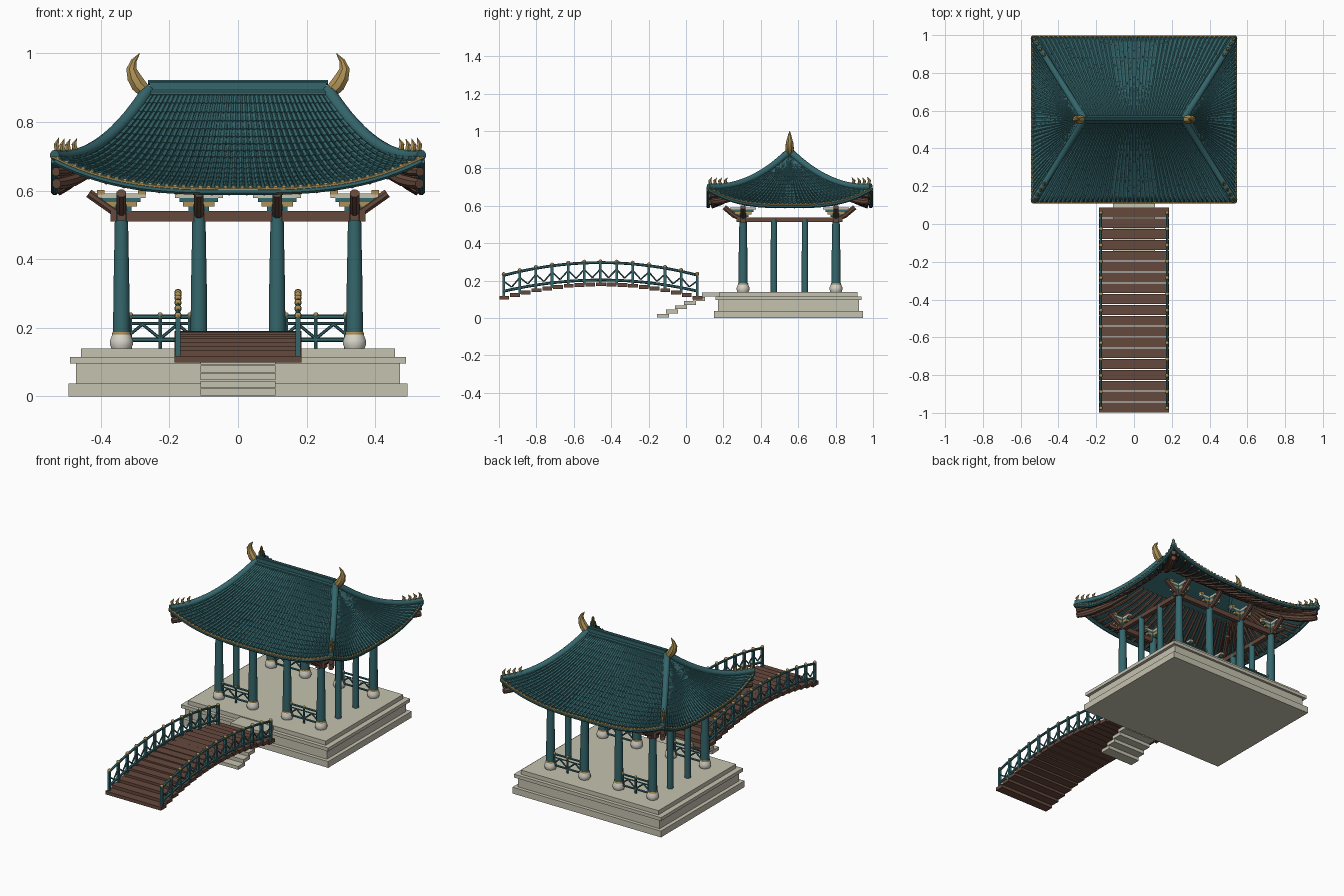
import bpy, bmesh, math
from mathutils import Vector, Matrix

if "Cube" in bpy.data.objects:
    bpy.data.objects.remove(bpy.data.objects["Cube"])

CY = 0.554          # pavilion centre in y
FRONT, BACK = 0.305, 0.802


def material(name, col):
    m = bpy.data.materials.new(name)
    m.diffuse_color = (*col, 1)
    m.use_nodes = True
    m.node_tree.nodes["Principled BSDF"].inputs["Base Color"].default_value = m.diffuse_color
    return m


TEAL = material("teal_glaze", (0.035, 0.135, 0.15))
DARK = material("dark_teal", (0.022, 0.085, 0.095))
WOOD = material("brown_wood", (0.13, 0.065, 0.045))
GOLD = material("gold", (0.42, 0.28, 0.09))
STONE = material("stone", (0.56, 0.54, 0.43))
PALE = material("pale_stone", (0.68, 0.66, 0.58))


def finish(name, bm, mat, smooth=False):
    bmesh.ops.recalc_face_normals(bm, faces=bm.faces)
    me = bpy.data.meshes.new(name)
    bm.to_mesh(me)
    bm.free()
    me.materials.append(mat)
    ob = bpy.data.objects.new(name, me)
    bpy.context.collection.objects.link(ob)
    if smooth:
        bpy.ops.object.select_all(action='DESELECT')
        ob.select_set(True)
        bpy.context.view_layer.objects.active = ob
        bpy.ops.object.shade_smooth_by_angle(angle=math.radians(40))
    return ob


def box(bm, x0, x1, y0, y1, z0, z1, rx=0):
    c = Vector(((x0 + x1) / 2, (y0 + y1) / 2, (z0 + z1) / 2))
    m = Matrix.Translation(c) @ Matrix.Rotation(rx, 4, 'X') @ Matrix.Diagonal((x1 - x0, y1 - y0, z1 - z0, 1))
    bmesh.ops.create_cube(bm, size=1, matrix=m)


def tube(bm, pts, radii, n=6):
    pts = [Vector(p) for p in pts]
    if not isinstance(radii, (list, tuple)):
        radii = [radii] * len(pts)
    d = (pts[-1] - pts[0]).normalized()
    ref = Vector((0, 1, 0)) if abs(d.z) > 0.8 else Vector((0, 0, 1))
    rings = []
    for i, p in enumerate(pts):
        t = (pts[min(i + 1, len(pts) - 1)] - pts[max(i - 1, 0)]).normalized()
        a = t.cross(ref).normalized()
        b = a.cross(t)
        rings.append([bm.verts.new(p + radii[i] * (math.cos(w) * a + math.sin(w) * b))
                      for w in (2 * math.pi * (k + 0.5) / n for k in range(n))])
    for r, s in zip(rings, rings[1:]):
        for k in range(n):
            bm.faces.new((r[k], r[(k + 1) % n], s[(k + 1) % n], s[k]))
    bm.faces.new(rings[0])
    bm.faces.new(rings[-1])


def turned(bm, x, y, prof, n=12):
    tube(bm, [(x, y, z) for r, z in prof], [r for r, z in prof], n)


def ball(bm, p, r):
    bmesh.ops.create_uvsphere(bm, u_segments=8, v_segments=6, radius=r, matrix=Matrix.Translation(p))


# stone platform tiers and steps
bm = bmesh.new()
for hx, hy, z0, z1 in ((.495, .397, 0, .038), (.472, .376, .038, .095), (.49, .39, .095, .115), (.458, .368, .115, .14)):
    box(bm, -hx, hx, .548 - hy, .548 + hy, z0, z1)
finish("platform", bm, STONE)
bm = bmesh.new()
for i in range(6):
    y = -.155 + i * .048
    box(bm, -.11, .11, y, y + (.065 if i < 5 else .11), i * .0225 + .002, i * .0225 + .0225)
finish("stone_steps", bm, STONE)

# columns, stone feet, gold collars
cols, feet, collars = bmesh.new(), bmesh.new(), bmesh.new()
XS = (-.34, -.114, .114, .34)
for x in XS:
    for y in (FRONT, BACK):
        turned(cols, x, y, ((.025, .18), (.024, .3), (.021, .45), (.019, .56)), 14)
        turned(feet, x, y, ((.03, .14), (.034, .15), (.034, .163), (.027, .181)), 14)
        turned(collars, x, y, ((.027, .179), (.028, .183), (.026, .188)), 14)
for sx in (-.34, .34):
    for y in (.47, .636):
        turned(cols, sx, y, ((.018, .14), (.018, .3), (.017, .53)), 12)
finish("columns", cols, TEAL, True)
finish("column_feet", feet, PALE, True)
finish("column_collars", collars, GOLD, True)

# tie beams
bm = bmesh.new()
for y in (FRONT, BACK):
    box(bm, -.372, .372, y - .013, y + .013, .51, .54)
for x in (-.34, .34):
    box(bm, x - .013, x + .013, FRONT - .035, BACK + .035, .512, .538)
finish("tie_beams", bm, WOOD)

# stepped brackets and outward struts on the column heads
b1, b2, b3, st = (bmesh.new() for _ in range(4))
for x in XS:
    for y, s in ((FRONT, -1), (BACK, 1)):
        for b, w, z0, z1 in ((b1, .03, .54, .553), (b2, .046, .553, .567), (b1, .056, .567, .579), (b3, .07, .579, .592)):
            box(b, x - w, x + w, y - .011, y + .011, z0, z1)
            box(b, x - .011, x + .011, y - w, y + w, z0, z1)
        for dx in (-.06, .06):
            box(b2, x + dx - .011, x + dx + .011, y - .014, y + .014, .588, .602)
        tube(st, [(x, y, .525), (x, y + s * .05, .55), (x, y + s * .1, .592)], [.014, .015, .015], 8)
    if abs(x) > .2:
        for y in (FRONT, BACK):
            tube(st, [(x, y, .525), (x * 1.28, y, .592)], .014, 8)
finish("bracket_blocks", b1, TEAL)
finish("bracket_arms", b2, GOLD)
finish("bracket_caps", b3, STONE)
finish("bracket_struts", st, WOOD, True)

# low railings between outer columns, front and back
rail, knob = bmesh.new(), bmesh.new()
for y in (FRONT, BACK):
    for s in (-1, 1):
        a, m, c = s * .125, s * .227, s * .33
        for z in (.165, .212, .232):
            tube(rail, [(a, y, z), (c, y, z)], .0065 if z != .212 else .004)
        for x in (s * .14, m, s * .314):
            tube(rail, [(x, y, .14), (x, y, .236)], .006)
            ball(knob, (x, y, .237), .008)
        for p, q in ((a, m), (m, c)):
            h = (p + q) / 2
            tube(rail, [(p, y, .168), (h, y, .21)], .0045)
            tube(rail, [(h, y, .21), (q, y, .168)], .0045)
finish("pavilion_railings", rail, TEAL)
finish("pavilion_railing_knobs", knob, GOLD, True)


# roof surface: k = slope index, u across (-1..1), t from ridge (0) to eave (1)
def roof(k, u, t, dz=0.0):
    wx, wy = .262 + .273 * t, .435 * t
    z = .885 - .42 * t + .14 * t * t + .09 * t * t * abs(u) ** 3 + dz
    x, y = ((u * wx, -wy), (wx, u * wy), (-u * wx, wy), (-wx, -u * wy))[k]
    return Vector((x, CY + y, z))


shell, rows, ends, eave, trim, raft = (bmesh.new() for _ in range(6))
for k in range(4):
    NU, NT = 24, 12
    g = [[shell.verts.new(roof(k, -1 + 2 * i / NU, j / NT)) for i in range(NU + 1)] for j in range(NT + 1)]
    for j in range(NT):
        for i in range(NU):
            shell.faces.new((g[j][i], g[j + 1][i], g[j + 1][i + 1], g[j][i + 1]))
    # barrel tile rows, each tile slightly flared
    count = 44 if k % 2 == 0 else 36
    for i in range(count):
        u = -1 + 2 * (i + .5) / count
        pts, rad = [], []
        for j in range(14):
            for t, r in ((j / 14, .007), ((j + 1) / 14, .0092)):
                t = .03 + .97 * t
                pts.append(roof(k, u, t, .006))
                rad.append(r * (1 if k % 2 == 0 else min(1, .3 + t)))
        tube(rows, pts, rad, 6)
        ball(ends, roof(k, u, 1.008, .004), .0065)
    # rounded eave roll and gold trim
    us = [-1 + i / 16 for i in range(33)]
    tube(eave, [roof(k, u, 1, -.008) for u in us], .011, 8)
    tube(trim, [roof(k, u, 1.012, .001) for u in us], .0045, 6)
    # rafters
    n = 20 if k % 2 == 0 else 16
    for i in range(n):
        u = -.93 + 1.86 * i / (n - 1)
        tube(raft, [roof(k, u, t, -.018) for t in (.3, .5, .7, .85, .96)], .0085, 6)
bmesh.ops.remove_doubles(shell, verts=shell.verts, dist=1e-5)
sh = finish("roof_shell", shell, DARK, True)
mod = sh.modifiers.new("thickness", 'SOLIDIFY')
mod.thickness, mod.offset = .012, 0
finish("roof_tiles", rows, TEAL, True)
finish("tile_ends", ends, GOLD, True)
finish("eave_roll", eave, TEAL, True)
finish("eave_trim", trim, GOLD, True)
finish("rafters", raft, WOOD, True)

# hip ridges, hip rafters, corner spikes
hip, under, spike = (bmesh.new() for _ in range(3))
for k in range(4):
    ts = [i / 14 for i in range(15)]
    tube(hip, [roof(k, 1, t, .008) for t in ts], [.019 - .003 * t for t in ts], 10)
    tube(under, [roof(k, 1, t, -.03 - .045 * t) for t in (.4, .6, .8, .9, .98)], [.014, .016, .018, .018, .015], 8)
    tube(under, [roof(k, 1, t, -.018 - .022 * t) for t in (.5, .7, .9, .985)], .014, 8)
    out = (roof(k, 1, 1) - roof(k, 1, .9)).normalized()
    for t, h in ((.78, .034), (.85, .036), (.91, .038), (.97, .04)):
        p = roof(k, 1, t, .02)
        tube(spike, [p, p + out * .006 + Vector((0, 0, h * .5)), p - out * .008 + Vector((0, 0, h))], [.009, .008, .001], 6)
finish("hip_ridges", hip, TEAL, True)
finish("hip_rafters", under, WOOD, True)
finish("corner_spikes", spike, GOLD, True)

# main ridge with rolls, gold horn at either end
bm = bmesh.new()
box(bm, -.258, .258, CY - .013, CY + .013, .87, .915)
tube(bm, [(-.262, CY, .915), (.262, CY, .915)], .012 / 1.5, 8)
for s in (-1, 1):
    tube(bm, [(-.265, CY + s * .014, .884), (.265, CY + s * .014, .884)], .01, 8)
finish("main_ridge", bm, TEAL)
bm = bmesh.new()
for s in (-1, 1):
    prof = ((.268, .885, .02), (.29, .908, .024), (.303, .93, .022), (.311, .955, .016), (.304, .978, .009), (.287, 1.0, .001))
    tube(bm, [(s * x, CY, z) for x, z, r in prof], [r for x, z, r in prof], 8)
finish("ridge_horns", bm, GOLD, True)


# arched bridge
def arch(y, base, rise):
    return base + rise * (1 - ((y + .455) / .545) ** 2)


bm = bmesh.new()
N = 19
for i in range(N):
    y = -1 + 1.09 * (i + .5) / N
    z = arch(y, .09, .08)
    box(bm, -.185, .185, y - .0262, y + .0262, z, z + .02)
finish("bridge_planks", bm, WOOD)
rail, knob = bmesh.new(), bmesh.new()
posts = [-.975 + 1.035 * i / 12 for i in range(13)]
fine = [-.975 + 1.035 * i / 36 for i in range(37)]
for x in (-.175, .175):
    tube(rail, [(x, y, arch(y, .221, .075)) for y in fine], .0075, 6)
    tube(rail, [(x, y, arch(y, .137, .066)) for y in fine], .0075, 6)
    for y in posts:
        top = arch(y, .224, .075)
        box(rail, x - .007, x + .007, y - .007, y + .007, arch(y, .1, .08), top)
        ball(knob, (x, y, top + .004), .0105)
    for a, b in zip(posts, posts[1:]):
        m = (a + b) / 2
        for e in (a, b):
            tube(rail, [(x, e, arch(e, .19, .072)), (x, m, arch(m, .15, .066))], .004, 6)
finish("bridge_railings", rail, TEAL)
finish("bridge_post_caps", knob, GOLD, True)
